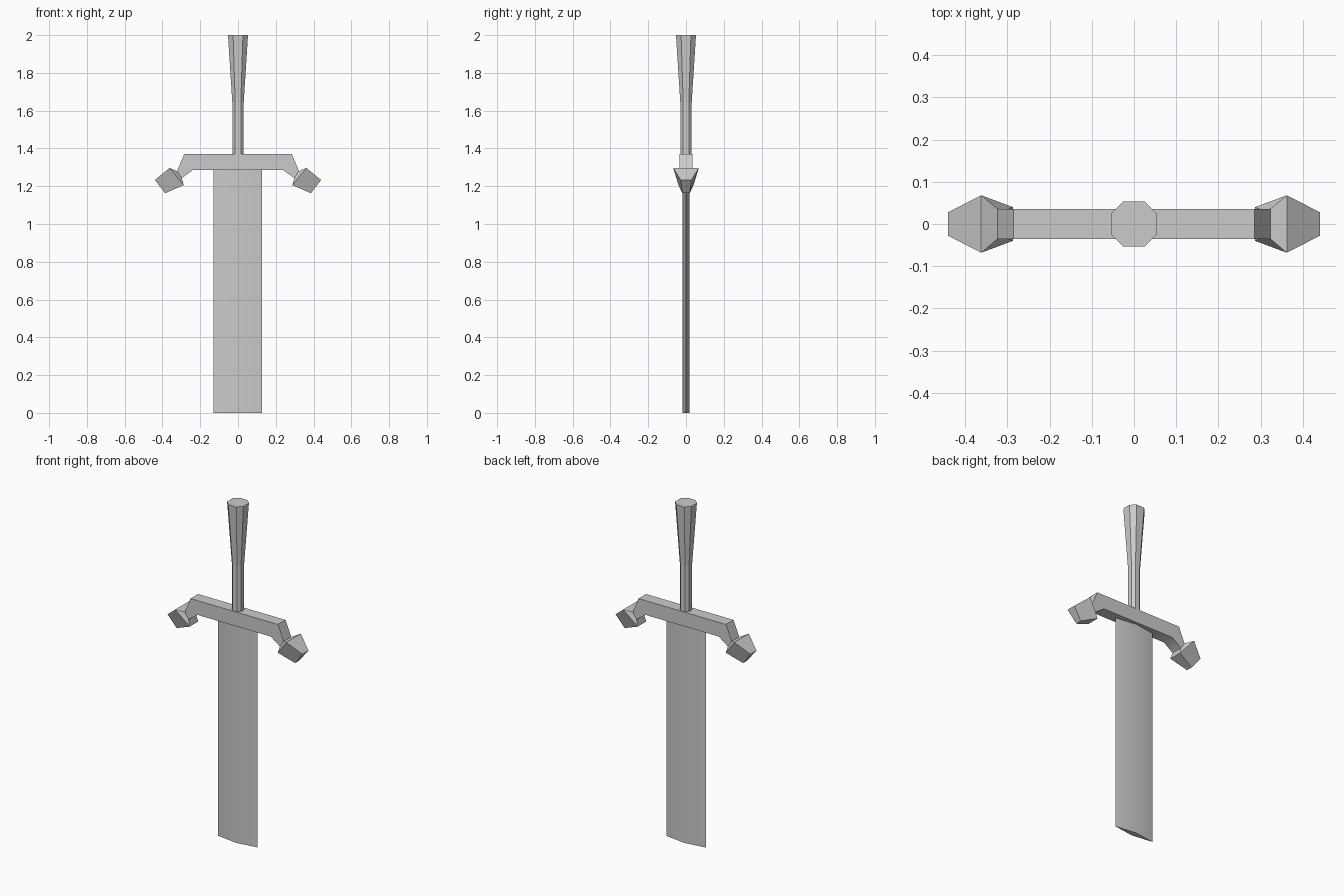
import bpy, math

cube = bpy.data.objects.get("Cube")
if cube:
    bpy.data.objects.remove(cube, do_unlink=True)

steel = bpy.data.materials.new("grey_steel")
steel.use_nodes = True
GREY = (0.6, 0.6, 0.6, 1)
steel.diffuse_color = GREY
steel.node_tree.nodes["Principled BSDF"].inputs["Base Color"].default_value = GREY


def loft(name, rings, smooth=None):
    """Skin a list of equal-sized point rings and cap both ends."""
    n = len(rings[0])
    verts = [p for ring in rings for p in ring]
    faces = [(r * n + i, r * n + (i + 1) % n, (r + 1) * n + (i + 1) % n, (r + 1) * n + i)
             for r in range(len(rings) - 1) for i in range(n)]
    faces += [tuple(reversed(range(n))), tuple(range(len(verts) - n, len(verts)))]
    mesh = bpy.data.meshes.new(name)
    mesh.from_pydata(verts, [], faces)
    mesh.materials.append(steel)
    obj = bpy.data.objects.new(name, mesh)
    bpy.context.collection.objects.link(obj)
    bpy.ops.object.select_all(action='DESELECT')
    obj.select_set(True)
    bpy.context.view_layer.objects.active = obj
    bpy.ops.object.mode_set(mode='EDIT')
    bpy.ops.mesh.select_all(action='SELECT')
    bpy.ops.mesh.normals_make_consistent(inside=False)
    bpy.ops.object.mode_set(mode='OBJECT')
    if smooth:
        bpy.ops.object.shade_smooth_by_angle(angle=math.radians(smooth))
    return obj


# Blade: thin diamond section, square-cut at the bottom
section = [(-0.13, 0), (0, -0.018), (0.128, 0), (0, 0.018)]
loft("blade", [[(x, y, z) for x, y in section] for z in (0, 1.29)], smooth=30)

# Grip: octagonal, straight then flaring to the pommel end
def octagon(r, z):
    c = r * 0.49
    pts = [(r, -c), (r, c), (c, r), (-c, r), (-r, c), (-r, -c), (-c, -r), (c, -r)]
    return [(x, y, z) for x, y in pts]

loft("grip", [octagon(0.03, 1.36), octagon(0.03, 1.64), octagon(0.053, 2.0)])

# Guard: bar, bent neck and flared end; (x, z, half depth) for top then bottom
stations = [
    ((0.285, 1.37, 0.035), (0.238, 1.286, 0.035)),
    ((0.323, 1.28, 0.035), (0.298, 1.243, 0.035)),
    ((0.362, 1.297, 0.068), (0.287, 1.206, 0.04)),
    ((0.44, 1.233, 0.028), (0.386, 1.163, 0.019)),
]

def guard_ring(station, side):
    (xt, zt, dt), (xb, zb, db) = station
    return [(side * xt, -dt, zt), (side * xt, dt, zt),
            (side * xb, db, zb), (side * xb, -db, zb)]

rings = [guard_ring(s, -1) for s in reversed(stations)] + [guard_ring(s, 1) for s in stations]
loft("crossguard", rings, smooth=40)
